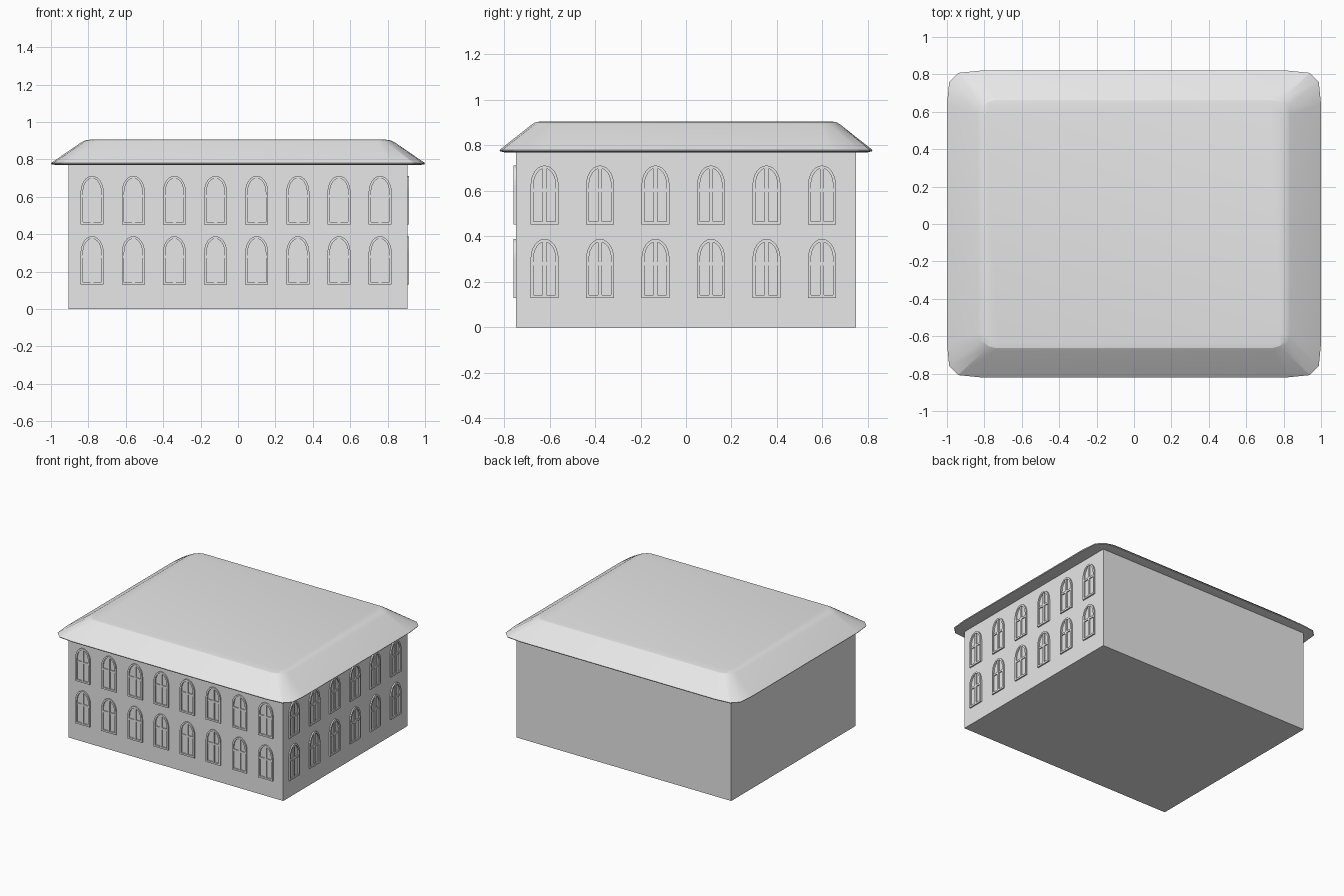
import bpy, bmesh, math

if "Cube" in bpy.data.objects:
    bpy.data.objects.remove(bpy.data.objects["Cube"])

plaster = bpy.data.materials.new("pale_grey")
plaster.diffuse_color = (0.8, 0.8, 0.8, 1)
plaster.use_nodes = True
plaster.node_tree.nodes["Principled BSDF"].inputs["Base Color"].default_value = plaster.diffuse_color


def make_mesh(name, bm):
    bmesh.ops.recalc_face_normals(bm, faces=bm.faces)
    me = bpy.data.meshes.new(name)
    bm.to_mesh(me)
    bm.free()
    me.materials.append(plaster)
    return me


def add_object(name, me, loc=(0, 0, 0), turn=0):
    ob = bpy.data.objects.new(name, me)
    ob.location = loc
    ob.rotation_euler.z = turn
    bpy.context.collection.objects.link(ob)
    return ob


def box(bm, x0, x1, y0, y1, z0, z1):
    vs = bmesh.ops.create_cube(bm, size=1)["verts"]
    for v in vs:
        v.co = (x1 if v.co.x > 0 else x0, y1 if v.co.y > 0 else y0, z1 if v.co.z > 0 else z0)


# Main block of walls
WX, WY, WZ = 0.905, 0.748, 0.775
bm = bmesh.new()
box(bm, -WX, WX, -WY, WY, 0, WZ)
add_object("walls", make_mesh("walls", bm))


# Hipped roof: stacked rectangles with clipped corners
def roof_ring(bm, hx, hy, z, a, b, c):
    quad = [(hx, hy - a), (hx - c, hy - b), (hx - b, hy - c), (hx - a, hy)]
    pts = []
    for sx, sy in ((1, 1), (-1, 1), (-1, -1), (1, -1)):
        q = quad if sx * sy > 0 else quad[::-1]
        pts += [(sx * x, sy * y, z) for x, y in q]
    return [bm.verts.new(p) for p in pts]


bm = bmesh.new()
rings = [roof_ring(bm, *r) for r in (
    (0.975, 0.80, 0.770, 0.17, 0.06, 0.012),
    (0.997, 0.818, 0.774, 0.18, 0.06, 0.012),
    (1.00, 0.82, 0.780, 0.18, 0.06, 0.012),
    (0.835, 0.677, 0.893, 0.09, 0.045, 0.012),
    (0.815, 0.662, 0.902, 0.07, 0.035, 0.010),
    (0.785, 0.638, 0.906, 0.06, 0.030, 0.008))]
for lo, hi in zip(rings, rings[1:]):
    n = len(lo)
    for i in range(n):
        j = (i + 1) % n
        bm.faces.new((lo[i], lo[j], hi[j], hi[i]))
bm.faces.new(rings[0])
bm.faces.new(rings[-1])
roof = add_object("roof", make_mesh("roof", bm))
bpy.context.view_layer.objects.active = roof
roof.select_set(True)
bpy.ops.object.shade_smooth_by_angle(angle=math.radians(20))


# Arched window: raised surround, mullion and transom
def arch(inset):
    w, top, spring = 0.0615 - inset, 0.259 - inset, 0.172
    pts = [(-w, inset), (w, inset)]
    for i in range(13):
        t = math.pi * i / 12
        pts.append((w * math.cos(t), spring + (top - spring) * math.sin(t)))
    return pts


def surround(bm, outer, inner, depth):
    loops = [[bm.verts.new((x, y, z)) for x, z in arch(k)]
             for k, y in ((outer, 0.002), (outer, -depth), (inner, -depth), (inner, 0.002))]
    n = len(loops[0])
    for k in range(4):
        p, q = loops[k], loops[(k + 1) % 4]
        for i in range(n):
            j = (i + 1) % n
            bm.faces.new((p[i], p[j], q[j], q[i]))


bm = bmesh.new()
surround(bm, 0, 0.013, 0.010)
box(bm, -0.008, 0.008, -0.007, 0.002, 0.012, 0.247)
box(bm, -0.050, 0.050, -0.0065, 0.002, 0.143, 0.157)
window = make_mesh("arched_window", bm)

# Two storeys of windows on the front and right walls
for z in (0.130, 0.453):
    for i in range(8):
        add_object("front_window", window, (-0.78 + 0.22 * i, -WY, z))
    for i in range(6):
        add_object("side_window", window, (WX, -0.622 + 0.244 * i, z), math.pi / 2)
